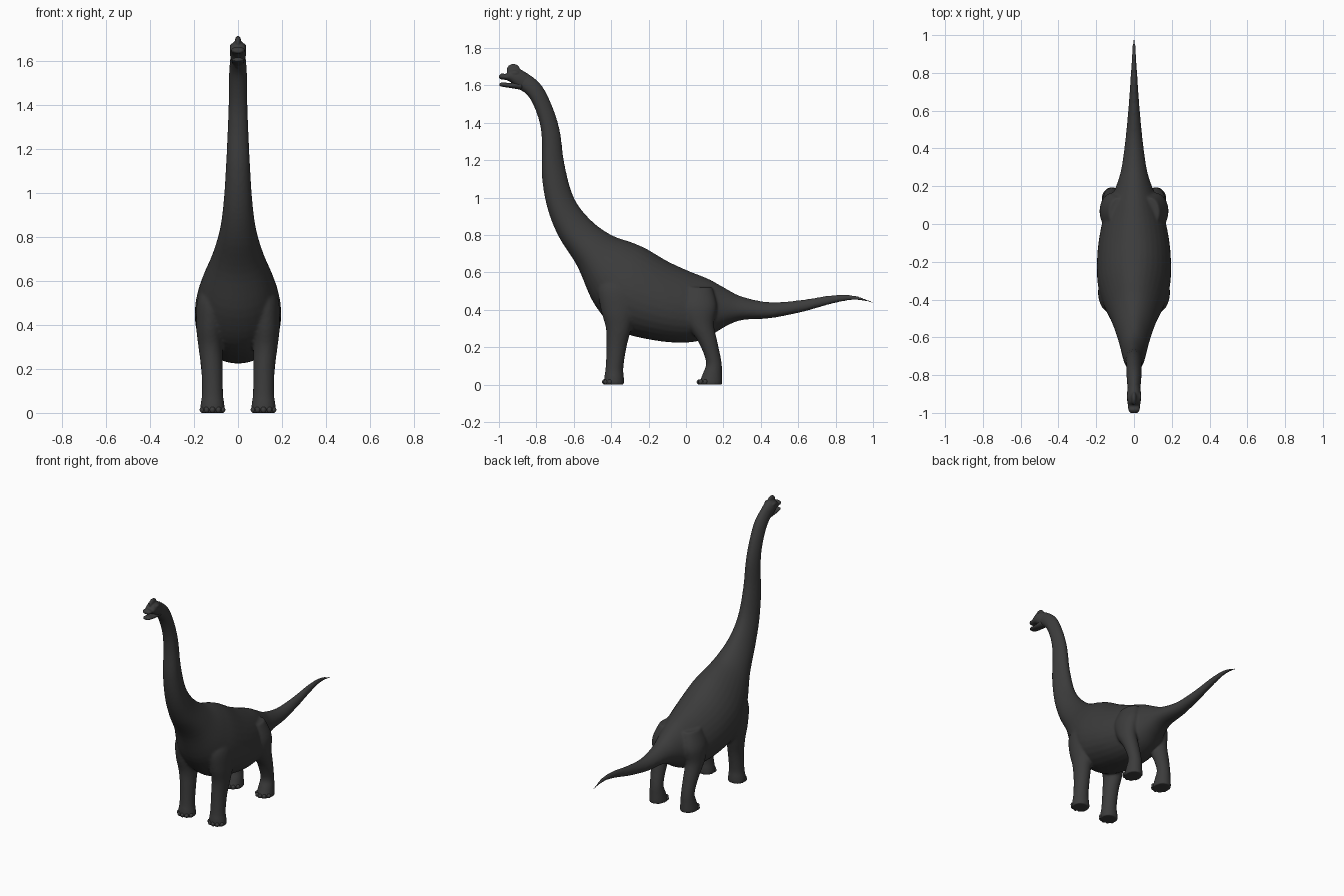
import bpy, bmesh, math
from mathutils import Matrix, Vector

cube = bpy.data.objects.get("Cube")
if cube:
    bpy.data.objects.remove(cube, do_unlink=True)

hide = bpy.data.materials.new("dark grey hide")
hide.use_nodes = True
COLOUR = (0.045, 0.045, 0.045, 1)
hide.diffuse_color = COLOUR
hide.node_tree.nodes["Principled BSDF"].inputs["Base Color"].default_value = COLOUR


def spline(rows, steps):
    """Smoothly interpolate rows of numbers, passing through each one."""
    out = []
    for i in range(len(rows) - 1):
        a, b, c, d = (rows[max(i - 1, 0)], rows[i], rows[i + 1],
                      rows[min(i + 2, len(rows) - 1)])
        for s in range(steps):
            t = s / steps
            out.append([q + t / 2 * (r - p + t * (2 * p - 5 * q + 4 * r - v
                        + t * (3 * (q - r) + v - p)))
                        for p, q, r, v in zip(a, b, c, d)])
    return out + [list(rows[-1])]


def loft(bm, rows, egg=0.0, steps=5, sides=32):
    """Skin rings given as upper y, z, lower y, z, half width, centre x."""
    rings = []
    for y1, z1, y2, z2, w, x in spline(rows, steps):
        ring = []
        for k in range(sides):
            a = math.tau * k / sides
            s, c = math.sin(a), math.cos(a)
            ring.append(bm.verts.new((x + w * c * (1 - egg * s),
                                      (y1 + y2 + s * (y1 - y2)) / 2,
                                      (z1 + z2 + s * (z1 - z2)) / 2)))
        rings.append(ring)
    for r, q in zip(rings, rings[1:]):
        for k in range(sides):
            n = (k + 1) % sides
            bm.faces.new((r[k], r[n], q[n], q[k]))
    bm.faces.new(rings[0])
    bm.faces.new(rings[-1])


def ellipsoid(bm, centre, radii):
    m = Matrix.Translation(Vector(centre)) @ Matrix.Diagonal((*radii, 1))
    bmesh.ops.create_uvsphere(bm, u_segments=20, v_segments=12, radius=1, matrix=m)


def finish(bm, name, voxel=None, smooth=6):
    bmesh.ops.recalc_face_normals(bm, faces=bm.faces)
    mesh = bpy.data.meshes.new(name)
    bm.to_mesh(mesh)
    bm.free()
    mesh.materials.append(hide)
    obj = bpy.data.objects.new(name, mesh)
    bpy.context.collection.objects.link(obj)
    bpy.ops.object.select_all(action="DESELECT")
    obj.select_set(True)
    bpy.context.view_layer.objects.active = obj
    bpy.ops.object.shade_smooth()
    if voxel:
        mod = obj.modifiers.new("blend", "REMESH")
        mod.mode = "VOXEL"
        mod.voxel_size = voxel
        mod.use_smooth_shade = True
        soft = obj.modifiers.new("soften", "SMOOTH")
        soft.iterations = smooth
    return obj


# Neck, trunk and tail: upper y, z, lower y, z, half width
trunk = [
    (-.87, 1.68, -.90, 1.59, .032), (-.78, 1.61, -.835, 1.53, .039),
    (-.72, 1.50, -.785, 1.41, .041), (-.675, 1.36, -.77, 1.29, .045),
    (-.65, 1.18, -.77, 1.11, .053), (-.60, 1.00, -.74, .94, .064),
    (-.51, .88, -.68, .79, .082), (-.40, .80, -.58, .63, .118),
    (-.29, .76, -.49, .43, .165), (-.21, .725, -.36, .29, .192),
    (-.10, .66, -.16, .235, .19), (.02, .605, .01, .225, .165),
    (.12, .565, .11, .25, .13), (.21, .515, .21, .31, .09),
    (.30, .47, .30, .345, .065), (.45, .44, .45, .355, .045),
    (.62, .453, .62, .388, .029), (.78, .478, .78, .432, .018),
    (.90, .477, .90, .452, .011), (1, .443, 1, .435, .006),
]
# Legs: z, front y, back y, centre x, half width
front_leg = [
    (.62, -.42, -.30, .09, .045), (.52, -.47, -.26, .12, .063),
    (.40, -.455, -.265, .127, .063), (.30, -.428, -.292, .125, .055),
    (.20, -.425, -.318, .118, .049), (.09, -.43, -.335, .116, .048),
    (.04, -.437, -.332, .116, .054), (0, -.44, -.33, .116, .058),
]
hind_leg = [
    (.52, -.02, .14, .085, .05), (.42, -.035, .165, .115, .063),
    (.32, .005, .15, .125, .055), (.22, .07, .17, .122, .048),
    (.12, .107, .19, .118, .043), (.06, .09, .193, .117, .049),
    (0, .065, .195, .117, .056),
]

bm = bmesh.new()
loft(bm, [(*r, 0) for r in trunk], egg=.16)
for side in (-1, 1):
    for leg in (front_leg, hind_leg):
        loft(bm, [(f, z, b, z, w, side * x) for z, f, b, x, w in leg])
finish(bm, "body", voxel=.008)

# Upper head, with a domed nasal crest and brow ridges
bm = bmesh.new()
loft(bm, [(-.83, 1.65, -.86, 1.56, .030, 0), (-.895, 1.69, -.90, 1.585, .037, 0),
          (-.94, 1.685, -.935, 1.615, .036, 0), (-.963, 1.662, -.96, 1.628, .032, 0),
          (-.985, 1.664, -.985, 1.631, .030, 0), (-1, 1.652, -1, 1.637, .020, 0)])
ellipsoid(bm, (0, -.923, 1.682), (.015, .036, .033))
for side in (-1, 1):
    ellipsoid(bm, (side * .025, -.915, 1.665), (.013, .025, .014))
finish(bm, "head", voxel=.004, smooth=3)

# Lower jaw, held slightly open
bm = bmesh.new()
loft(bm, [(-.88, 1.625, -.875, 1.575, .030, 0), (-.94, 1.613, -.94, 1.586, .029, 0),
          (-.98, 1.616, -.98, 1.592, .027, 0), (-.998, 1.61, -.998, 1.597, .018, 0)])
finish(bm, "lower_jaw")

# Blunt toenails round the front of each foot
for name, leg in (("front_toes", front_leg), ("hind_toes", hind_leg)):
    bm = bmesh.new()
    z, f, b, x, w = leg[-1]
    for side in (-1, 1):
        for k in range(-2, 3):
            a = k * .55
            ellipsoid(bm, (side * x + w * .88 * math.sin(a),
                           (f + b) / 2 - (b - f) * .46 * math.cos(a), .014),
                      (.013, .013, .014))
    finish(bm, name)
